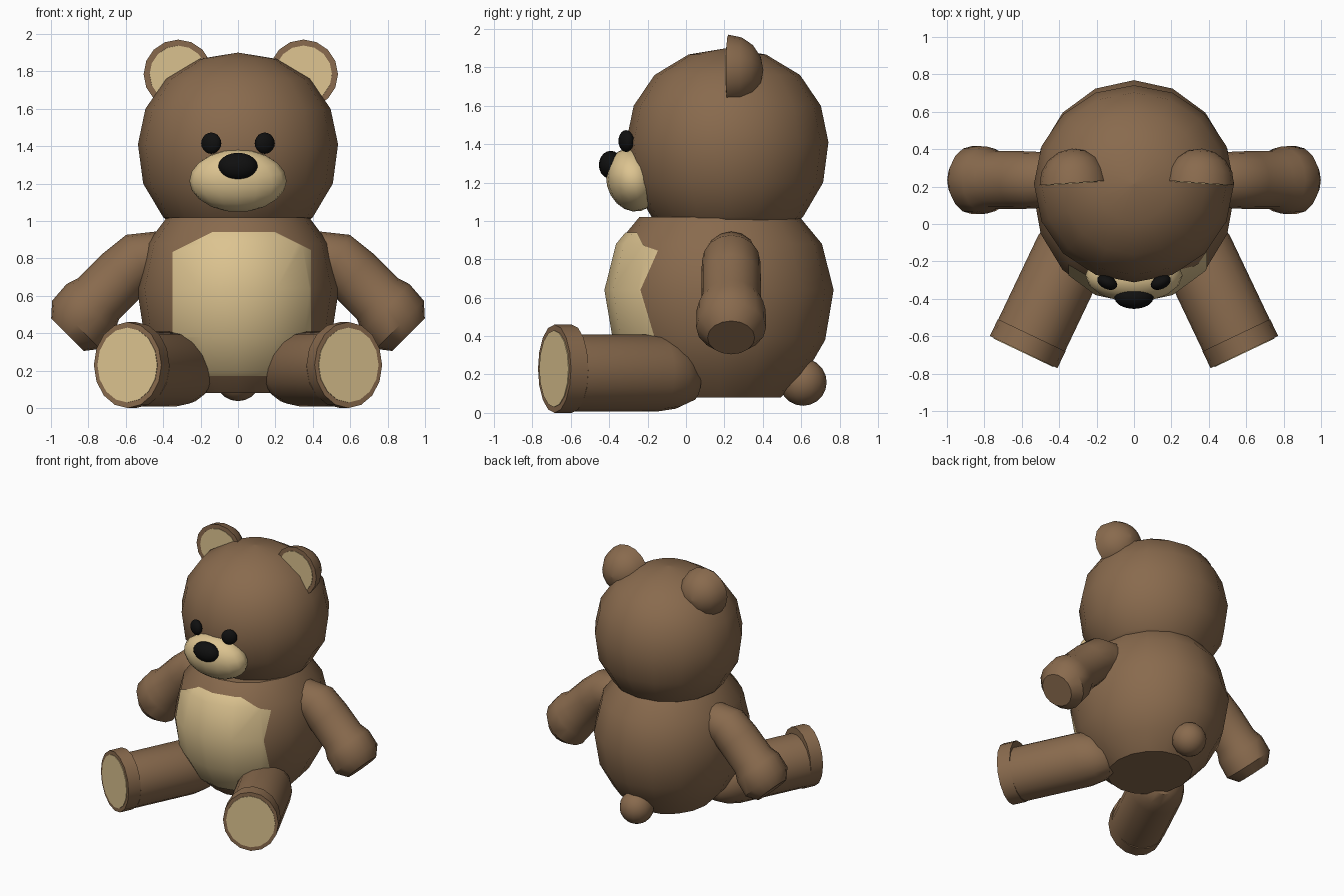
import bpy, bmesh, math
from mathutils import Vector, Matrix

if "Cube" in bpy.data.objects:
    bpy.data.objects.remove(bpy.data.objects["Cube"])


def material(name, rgb):
    m = bpy.data.materials.new(name)
    m.diffuse_color = (*rgb, 1)
    m.use_nodes = True
    m.node_tree.nodes["Principled BSDF"].inputs["Base Color"].default_value = m.diffuse_color
    return m


BROWN = material("brown_fur", (0.25, 0.145, 0.075))
TAN = material("tan_fur", (0.72, 0.55, 0.28))
BLACK = material("black", (0.005, 0.005, 0.005))


def finish(name, bm, mat, angle=40):
    bmesh.ops.recalc_face_normals(bm, faces=bm.faces)
    me = bpy.data.meshes.new(name)
    bm.to_mesh(me)
    bm.free()
    me.materials.append(mat)
    ob = bpy.data.objects.new(name, me)
    bpy.context.collection.objects.link(ob)
    bpy.ops.object.select_all(action='DESELECT')
    ob.select_set(True)
    bpy.context.view_layer.objects.active = ob
    bpy.ops.object.shade_smooth_by_angle(angle=math.radians(angle))
    return ob


def loft_mesh(rings, u, n=16):
    """Skin elliptical rings given as (centre, axis, radius along u, radius across u)."""
    bm = bmesh.new()
    loops = []
    u = Vector(u)
    for c, t, a, b in rings:
        v = Vector(t).normalized().cross(u)
        loops.append([bm.verts.new(Vector(c) + u * a * math.cos(k * math.tau / n)
                                   + v * b * math.sin(k * math.tau / n)) for k in range(n)])
    for p, q in zip(loops, loops[1:]):
        for k in range(n):
            bm.faces.new((p[k], p[(k + 1) % n], q[(k + 1) % n], q[k]))
    bm.faces.new(loops[0])
    bm.faces.new(loops[-1])
    return bm


def ellipsoid(name, loc, radii, mat, rot=(0, 0, 0), seg=16, rings=10):
    bm = bmesh.new()
    bmesh.ops.create_uvsphere(bm, u_segments=seg, v_segments=rings, radius=1)
    r = Matrix.Rotation(rot[2], 4, 'Z') @ Matrix.Rotation(rot[0], 4, 'X')
    bm.transform(Matrix.Translation(loc) @ r @ Matrix.Diagonal((*radii, 1)))
    return finish(name, bm, mat)


def lathe_mesh(profile, cy, stretch=1.0):
    return loft_mesh([((0, cy, z), (0, 0, 1), r, r * stretch) for r, z in profile], (1, 0, 0))


# Body and head
BODY = [(0.38, 1.02), (0.485, 0.88), (0.54, 0.64), (0.5, 0.38), (0.405, 0.2), (0.29, 0.08)]
finish("body", lathe_mesh(BODY, 0.175, 1.1), BROWN)
HEAD = [(0.003, 1.9), (0.205, 1.867), (0.385, 1.76), (0.495, 1.6), (0.535, 1.41),
        (0.507, 1.2), (0.40, 1.02), (0.35, 0.98)]
finish("head", lathe_mesh(HEAD, 0.215, 0.985), BROWN)

# Belly patch: trimmed front of the body surface
bm = lathe_mesh(BODY, 0.175, 1.1)
for co, no in [((0, -0.12, 0), (0, 1, 0)), ((0.39, 0, 0), (1, 0, 0.1 * 0)), ((-0.35, 0, 0), (-1, 0, 0)),
               ((0, 0, 0.94), (0, 0, 1)), ((0, 0, 0.17), (0, 0, -1)),
               ((0.2, 0, 0.94), (0.5, 0, 1)), ((-0.14, 0, 0.94), (-0.5, 0, 1))]:
    bmesh.ops.bisect_plane(bm, geom=bm.verts[:] + bm.edges[:] + bm.faces[:],
                           plane_co=co, plane_no=no, clear_outer=True)
for v in bm.verts:
    v.co.y -= 0.006
belly = finish("belly_patch", bm, TAN)
if sum(p.normal.y for p in belly.data.polygons) > 0:
    belly.data.flip_normals()

# Face and tail
ellipsoid("muzzle", (0, -0.275, 1.215), (0.26, 0.14, 0.168), TAN, (math.radians(14), 0, 0))
ellipsoid("nose", (0, -0.392, 1.292), (0.105, 0.062, 0.073), BLACK)
ellipsoid("tail", (0, 0.61, 0.16), (0.123, 0.123, 0.123), BROWN)

for s, side in ((-1, "left"), (1, "right")):
    ellipsoid(side + "_eye", (s * 0.143, -0.312, 1.416), (0.057, 0.036, 0.057), BLACK,
              (0, 0, s * math.radians(25)))

    # Ear: half dome with a flat inner disc
    c = Vector((s * 0.335 + 0.015, 0.22, 1.785))
    turn = Matrix.Rotation(-s * math.radians(4), 4, 'Z')
    axis, across = turn @ Vector((0, 1, 0)), turn @ Vector((1, 0, 0))
    dome = [(math.sin(a) * 0.183, max(math.cos(a), 0.01) * 0.185)
            for a in (math.radians(d) for d in (0, 22.5, 45, 67.5, 90))]
    finish(side + "_ear", loft_mesh([(c + axis * h, axis, r, r) for h, r in dome], across), BROWN)
    finish(side + "_inner_ear", loft_mesh([(c - axis * h, axis, 0.153, 0.153)
                                           for h in (0.004, 0)], across), TAN)

    # Arm: bent tube swelling into a blunt paw
    arm = [(0.36, 0.81, 0.3, -0.02, 0.12), (0.42, 0.805, 1, -0.1, 0.14), (0.53, 0.79, 1, -0.5, 0.152),
           (0.62, 0.71, 1, -0.9, 0.155), (0.745, 0.585, 1, -1, 0.155), (0.79, 0.535, 1, -1, 0.18),
           (0.865, 0.445, 1, -1, 0.182), (0.912, 0.392, 1, -1, 0.123)]
    finish(side + "_arm", loft_mesh([((s * x, 0.235, z), (s * tx, 0, tz), r, r)
                                     for x, z, tx, tz, r in arm], (0, 1, 0)), BROWN)

    # Leg: round-ended tube with a taller foot collar and sole pad
    d = Vector((-s * 0.43, 0.903, 0)).normalized()
    across = Vector((d.y, -d.x, 0))
    toe = Vector((s * 0.59, -0.685, 0))
    leg = [(0, 0.23, 0.2, 0.23), (0.1, 0.23, 0.2, 0.23), (0.1, 0.208, 0.198, 0.2),
           (0.6, 0.208, 0.198, 0.2), (0.7, 0.2, 0.175, 0.178), (0.79, 0.18, 0.12, 0.12),
           (0.83, 0.17, 0.03, 0.03)]
    finish(side + "_leg", loft_mesh([(toe + d * h + Vector((0, 0, z)), d, a, b)
                                     for h, z, a, b in leg], across), BROWN)
    finish(side + "_sole_pad", loft_mesh([(toe - d * h + Vector((0, 0, 0.23)), d, 0.177, 0.2)
                                          for h in (0.004, 0)], across), TAN)
